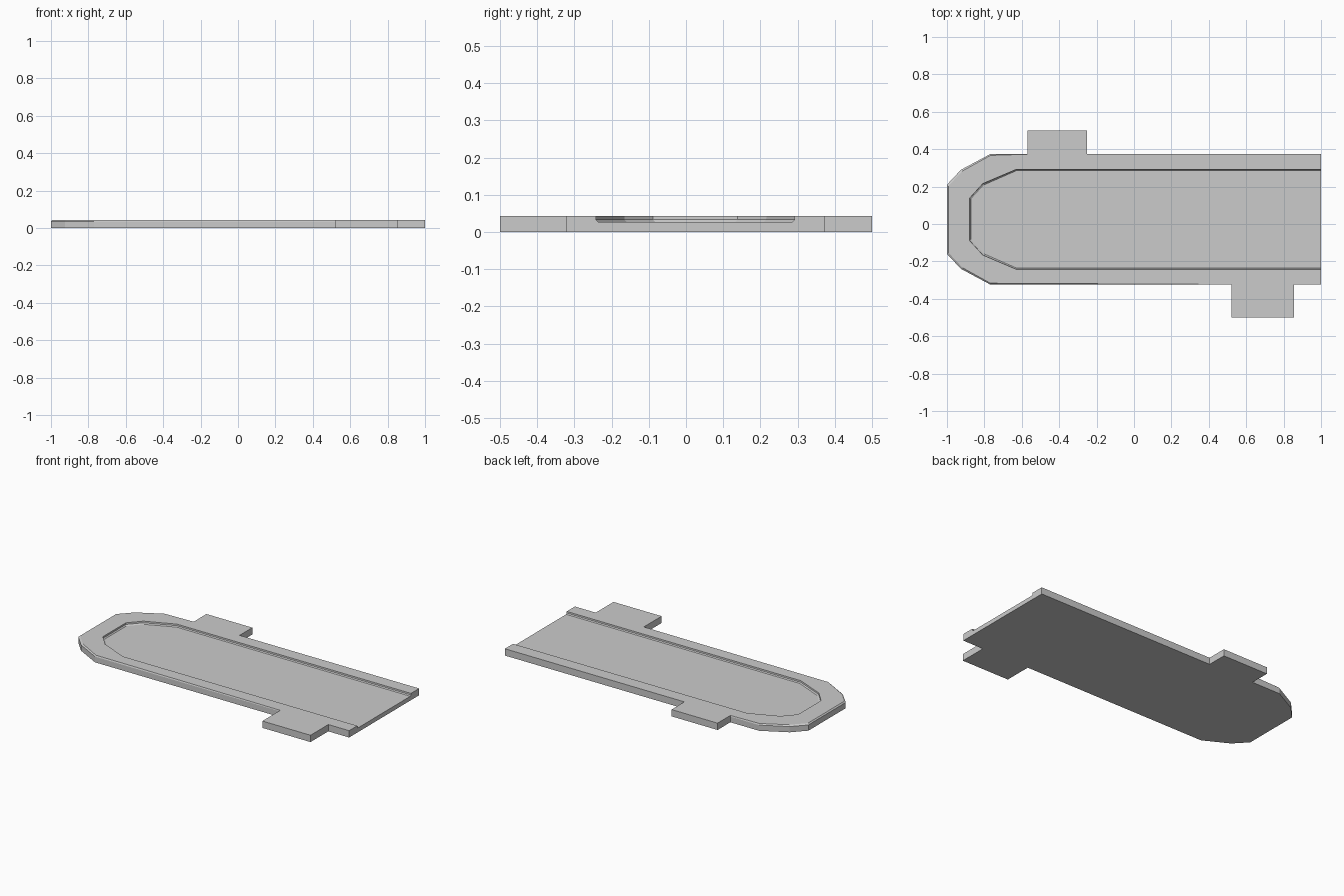
import bpy, bmesh

if "Cube" in bpy.data.objects:
    bpy.data.objects.remove(bpy.data.objects["Cube"])

CY = 0.025   # centre line of the plate body
H = 0.043    # plate thickness
FLOOR = 0.027


def loft(name, rings):
    """Solid from stacked rings of 3D points with equal counts."""
    bm = bmesh.new()
    vs = [[bm.verts.new(p) for p in r] for r in rings]
    n = len(vs[0])
    for a, b in zip(vs, vs[1:]):
        for i in range(n):
            j = (i + 1) % n
            bm.faces.new((a[i], a[j], b[j], b[i]))
    bm.faces.new(vs[0][::-1])
    bm.faces.new(vs[-1])
    bmesh.ops.recalc_face_normals(bm, faces=bm.faces[:])
    me = bpy.data.meshes.new(name)
    bm.to_mesh(me)
    bm.free()
    ob = bpy.data.objects.new(name, me)
    bpy.context.collection.objects.link(ob)
    return ob


def ring(pts, z, d=0.0, xmax=-0.6):
    """Outline at height z; points left of xmax move inward by d."""
    out = []
    for x, y in pts:
        if x < xmax:
            x += d if x < -0.8 else d * 0.3
            y += d * 0.8 if y < CY else -d * 0.8
        out.append((x, y, z))
    return out


# plate outline: chamfered nose, open square end, one tab on each side
outline = [(-1, -0.16), (-0.925, -0.24), (-0.77, -0.323), (0.52, -0.323),
           (0.52, -0.5), (0.855, -0.5), (0.855, -0.323), (1, -0.323),
           (1, 0.373), (-0.25, 0.373), (-0.25, 0.5), (-0.57, 0.5),
           (-0.57, 0.373), (-0.77, 0.373), (-0.925, 0.29), (-1, 0.21)]
plate = loft("channel_plate", [ring(outline, 0),
                               ring(outline, H - 0.007),
                               ring(outline, H, 0.008)])

# recessed channel, running out through the square end
half = [(-0.88, 0.115), (-0.81, 0.192), (-0.63, 0.268), (1.1, 0.268)]
channel = [(x, CY - w) for x, w in half] + [(x, CY + w) for x, w in half[::-1]]
cutter = loft("channel_cutter", [ring(channel, FLOOR, 0.009, 2),
                                 ring(channel, FLOOR + 0.006, 0.002, 2),
                                 ring(channel, H + 0.02, 0, 2)])
cutter.hide_render = True

# cut the channel
mod = plate.modifiers.new("channel", 'BOOLEAN')
mod.operation = 'DIFFERENCE'
mod.solver = 'EXACT'
mod.object = cutter
bpy.context.view_layer.objects.active = plate
plate.select_set(True)
bpy.ops.object.modifier_apply(modifier=mod.name)
bpy.data.objects.remove(cutter, do_unlink=True)
